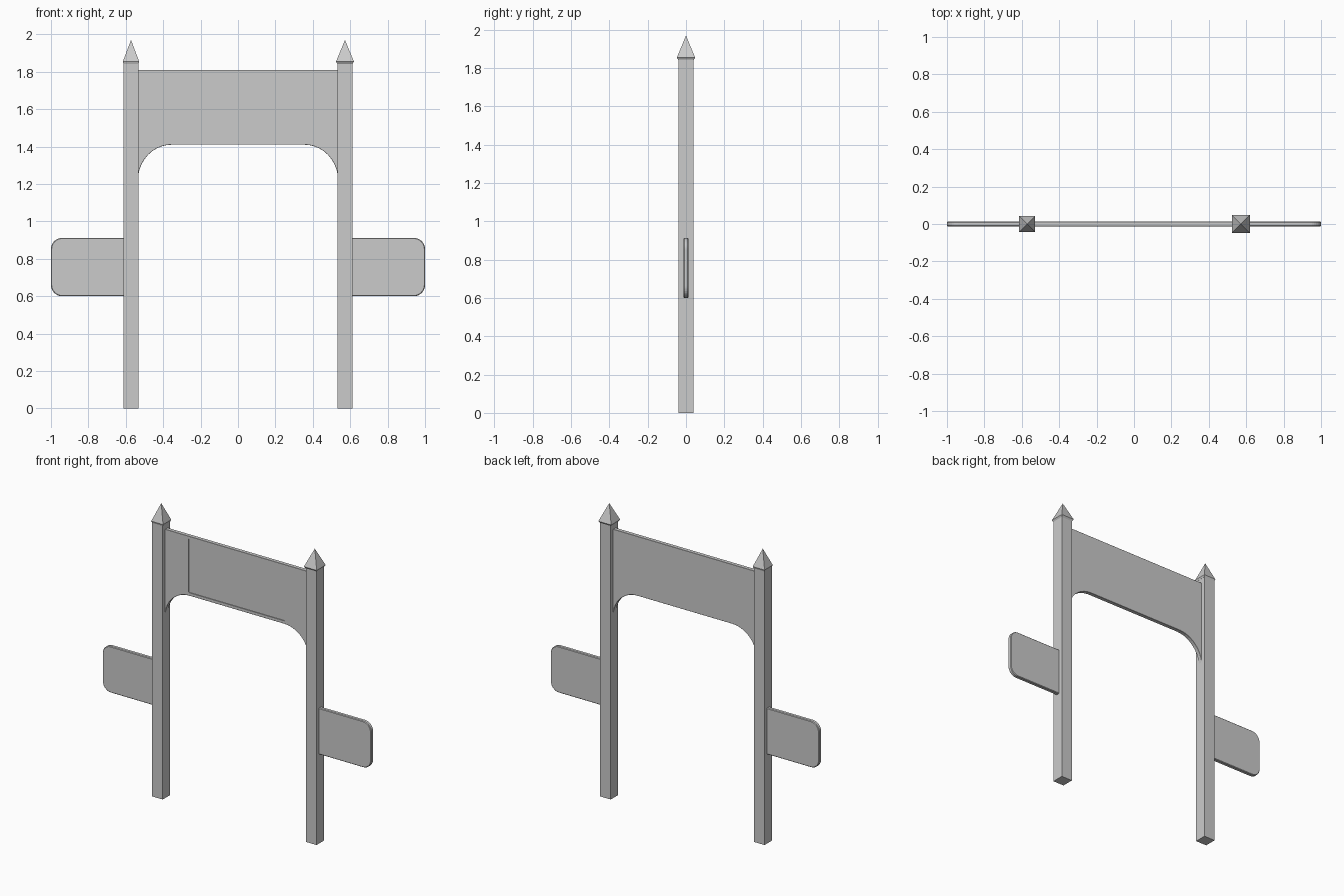
import bpy, bmesh, math

if "Cube" in bpy.data.objects:
    bpy.data.objects.remove(bpy.data.objects["Cube"])


def make_object(name, bm):
    bmesh.ops.recalc_face_normals(bm, faces=bm.faces)
    me = bpy.data.meshes.new(name)
    bm.to_mesh(me)
    bm.free()
    ob = bpy.data.objects.new(name, me)
    bpy.context.collection.objects.link(ob)
    return ob


def slab(name, outline, y0, y1, bevel=0.0):
    """Extrude an (x, z) outline from y0 to y1, optionally easing its rim."""
    bm = bmesh.new()
    face = bm.faces.new([bm.verts.new((x, y0, z)) for x, z in outline])
    ext = bmesh.ops.extrude_face_region(bm, geom=[face])
    for v in ext["geom"]:
        if isinstance(v, bmesh.types.BMVert):
            v.co.y = y1
    ob = make_object(name, bm)
    if bevel:
        mod = ob.modifiers.new("eased_rim", "BEVEL")
        mod.width = bevel
        mod.segments = 1
        mod.limit_method = "ANGLE"
        mod.angle_limit = math.radians(60)
    return ob


def arc(cx, cz, rx, rz, a0, a1, n=10):
    return [(cx + rx * math.cos(math.radians(a0 + (a1 - a0) * i / n)),
             cz + rz * math.sin(math.radians(a0 + (a1 - a0) * i / n)))
            for i in range(n + 1)]


def stacked_squares(name, cx, rings, tip=None):
    """Square tower through (half width, z) rings, with an optional point."""
    bm = bmesh.new()
    loops = [[bm.verts.new((cx + sx * h, sy * h, z))
              for sx, sy in ((-1, -1), (1, -1), (1, 1), (-1, 1))]
             for h, z in rings]
    for a, b in zip(loops, loops[1:]):
        for i in range(4):
            j = (i + 1) % 4
            bm.faces.new((a[i], a[j], b[j], b[i]))
    bm.faces.new(loops[0])
    if tip is None:
        bm.faces.new(loops[-1])
    else:
        t = bm.verts.new((cx, 0, tip))
        for i in range(4):
            bm.faces.new((loops[-1][i], loops[-1][(i + 1) % 4], t))
    return make_object(name, bm)


for side, s, cap_half in (("left", -1, 0.044), ("right", 1, 0.048)):
    # Square post with pointed cap
    stacked_squares(f"{side}_post", s * 0.573, [(0.04, 0), (0.04, 1.85)])
    stacked_squares(f"{side}_post_cap", s * 0.572,
                    [(0.04, 1.842), (cap_half, 1.854)], tip=1.97)

    # Side board with rounded outer corners
    r = 0.06
    shape = ([(0.60, 0.60)] + arc(1 - r, 0.60 + r, r, r, -90, 0, 8)
             + arc(1 - r, 0.912 - r, r, r, 0, 90, 8) + [(0.60, 0.912)])
    slab(f"{side}_side_board", [(s * x, z) for x, z in shape],
         -0.013, 0.013, 0.004)

# Header board with curved brackets at both ends
half = arc(0.355, 1.22, 0.18, 0.19, 90, 0)
half += [(0.535, 1.81)]
header = slab("header_board",
              half + [(-x, z) for x, z in reversed(half)], -0.013, 0.013, 0.004)

# Shallow sign recess on the front
c = 0.008
w, z0, z1 = 0.36, 1.43, 1.795
recess = (arc(w - c, z0 + c, c, c, -90, 0, 3) + arc(w - c, z1 - c, c, c, 0, 90, 3)
          + arc(c - w, z1 - c, c, c, 90, 180, 3) + arc(c - w, z0 + c, c, c, 180, 270, 3))
cutter = slab("recess_cutter", recess, -0.03, -0.008)
cutter.hide_render = True
cutter.hide_set(True)
cut = header.modifiers.new("sign_recess", "BOOLEAN")
cut.object = cutter
cut.operation = "DIFFERENCE"
cut.solver = "EXACT"
